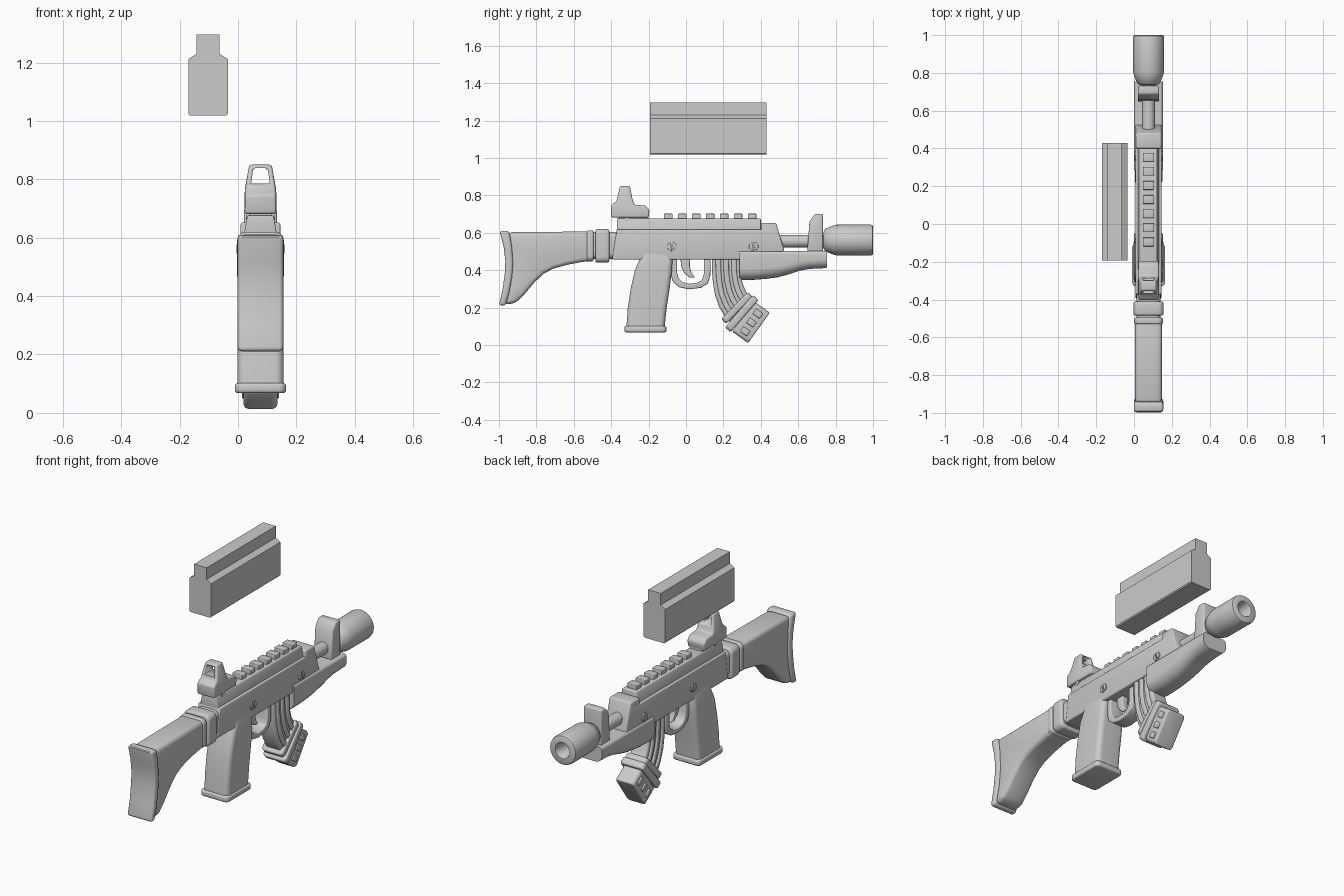
import bpy, bmesh, math

CX = 0.077  # centre plane of the rifle


def finish(name, bm, bevel=0.0, segs=3):
    bmesh.ops.recalc_face_normals(bm, faces=bm.faces)
    if bevel:
        edges = [e for e in bm.edges if e.calc_face_angle(0) > 0.6]
        bmesh.ops.bevel(bm, geom=edges, offset=bevel, segments=segs, profile=0.5,
                        affect='EDGES', clamp_overlap=True)
    me = bpy.data.meshes.new(name)
    bm.to_mesh(me)
    bm.free()
    ob = bpy.data.objects.new(name, me)
    bpy.context.collection.objects.link(ob)
    bpy.ops.object.select_all(action='DESELECT')
    ob.select_set(True)
    bpy.context.view_layer.objects.active = ob
    bpy.ops.object.shade_smooth_by_angle(angle=math.radians(35))
    return ob


def loft(name, rings, bevel=0.0, segs=3):
    """Skin a list of equal-length closed rings and cap both ends."""
    bm = bmesh.new()
    vs = [[bm.verts.new(p) for p in r] for r in rings]
    n = len(vs[0])
    for a, b in zip(vs, vs[1:]):
        for i in range(n):
            bm.faces.new((a[i], a[(i + 1) % n], b[(i + 1) % n], b[i]))
    bm.faces.new(vs[0])
    bm.faces.new(vs[-1][::-1])
    return finish(name, bm, bevel, segs)


def prism(name, pts, width, bevel=0.0, x=CX, segs=3, taper=lambda z: 1.0):
    """Side profile (y, z) extruded across x."""
    return loft(name, [[(x + s * width / 2 * taper(z), y, z) for y, z in pts]
                       for s in (-1, 1)], bevel, segs)


def box(name, y0, y1, z0, z1, width, bevel=0.0):
    return prism(name, [(y0, z0), (y1, z0), (y1, z1), (y0, z1)], width, bevel)


def ring(y, z, ang, hu, hx, r0, r1=None):
    """Rounded rectangle spanning x and a direction at ang in the yz plane."""
    r1 = r0 if r1 is None else r1
    out = []
    for k, (sx, su, r) in enumerate([(1, 1, r1), (-1, 1, r1), (-1, -1, r0), (1, -1, r0)]):
        for i in range(7):
            t = math.pi / 2 * (k + i / 6)
            a = sx * (hx - r) + r * math.cos(t)
            b = su * (hu - r) + r * math.sin(t)
            out.append((CX + a, y + b * math.cos(ang), z + b * math.sin(ang)))
    return out


def lathe(name, profile, z, n=40):
    """Revolve (y, radius) around the barrel axis."""
    return loft(name, [[(CX + r * math.cos(2 * math.pi * i / n), y,
                         z + r * math.sin(2 * math.pi * i / n)) for i in range(n)]
                       for y, r in profile])


# stock and butt pad
prism("stock", [(-0.95, 0.603), (-0.5, 0.607), (-0.5, 0.45), (-0.56, 0.444), (-0.64, 0.428),
                (-0.71, 0.408), (-0.76, 0.382), (-0.81, 0.335), (-0.865, 0.27), (-0.91, 0.225),
                (-0.97, 0.215), (-0.945, 0.32), (-0.935, 0.42), (-0.94, 0.52)], 0.142, 0.022)
prism("butt_pad", [(-0.997, 0.61), (-0.945, 0.61), (-0.93, 0.52), (-0.924, 0.44), (-0.93, 0.36),
                   (-0.945, 0.28), (-0.965, 0.21), (-1.0, 0.212), (-0.98, 0.3), (-0.968, 0.39),
                   (-0.966, 0.45), (-0.974, 0.52)], 0.156, 0.014)

# collar rings between stock and receiver
loft("stock_band", [ring(y, 0.53, math.pi / 2, 0.083, 0.076, 0.03) for y in (-0.53, -0.495)], 0.008)
loft("stock_collar", [ring(y, 0.53, math.pi / 2, 0.09, 0.08, 0.03) for y in (-0.485, -0.41)], 0.012)
loft("stock_neck", [ring(y, 0.533, math.pi / 2, 0.072, 0.064, 0.03) for y in (-0.54, -0.36)])

# receiver, rail and rail teeth
prism("receiver", [(-0.37, 0.618), (-0.395, 0.457), (0.3, 0.457), (0.4, 0.495), (0.527, 0.5),
                   (0.48, 0.618)], 0.137, 0.006)
prism("front_block", [(0.4, 0.5), (0.527, 0.5), (0.482, 0.652), (0.4, 0.652)], 0.136, 0.008)
prism("rail", [(-0.37, 0.6), (0.4, 0.6), (0.4, 0.676), (-0.37, 0.676)], 0.09, 0.005,
      taper=lambda z: 1.0 if z > 0.65 else 1.3)
for i in range(7):
    y = -0.095 + 0.0748 * i
    box(f"rail_tooth_{i}", y - 0.023, y + 0.023, 0.665, 0.702, 0.06, 0.004)

# slotted screws showing on both sides
for i, sy in enumerate((-0.075, 0.362)):
    for s in (0, 1):
        half = [(0.004 + 0.021 * math.sin(math.pi * k / 10), 0.023 * math.cos(math.pi * k / 10))
                for k in range(11)]
        a = 0.25 + s * math.pi
        prism(f"screw_{i}_{s}", [(sy + u * math.cos(a) - v * math.sin(a),
                                  0.527 + u * math.sin(a) + v * math.cos(a)) for u, v in half],
              0.152, 0.003, segs=2)

# barrel, muzzle and front sight
lathe("barrel", [(0.45, 0.034), (0.8, 0.034)], 0.555, 24)
lathe("muzzle", [(0.735, 0.045), (0.745, 0.06), (0.785, 0.077), (0.805, 0.082), (0.985, 0.083),
                 (0.996, 0.08), (1.0, 0.074), (1.0, 0.045), (0.99, 0.04), (0.9, 0.034)], 0.561)
prism("front_sight", [(0.648, 0.5), (0.732, 0.5), (0.732, 0.701), (0.69, 0.701), (0.66, 0.66)],
      0.112, 0.008)

# handguard, round underneath
loft("handguard", [ring(y, (0.503 + zb) / 2, math.pi / 2, (0.503 - zb) / 2, 0.077, r, 0.018)
                   for y, zb, r in ((0.285, 0.352, 0.055), (0.30, 0.347, 0.06), (0.37, 0.349, 0.06),
                                    (0.43, 0.354, 0.06), (0.49, 0.362, 0.06), (0.55, 0.378, 0.055),
                                    (0.61, 0.398, 0.05), (0.66, 0.407, 0.05), (0.745, 0.411, 0.05),
                                    (0.755, 0.416, 0.04))])

# rear grip and its base plate
loft("grip", [ring(y, z, a, h, hx, 0.028) for y, z, a, h, hx in (
    (-0.152, 0.495, -0.15, 0.078, 0.066), (-0.158, 0.46, -0.1, 0.086, 0.074),
    (-0.174, 0.4, 0, 0.099, 0.079), (-0.192, 0.3, 0, 0.104, 0.079),
    (-0.207, 0.2, 0, 0.104, 0.079), (-0.217, 0.09, 0, 0.102, 0.079))])
loft("grip_base", [ring(-0.217, z, 0, 0.113, 0.088, 0.025) for z in (0.068, 0.102)], 0.01)

# trigger guard and trigger
outer = [(-0.082, 0.47), (-0.083, 0.38), (-0.068, 0.335), (-0.035, 0.308), (0.02, 0.298),
         (0.08, 0.306), (0.118, 0.33), (0.13, 0.37), (0.132, 0.47)]
inner = [(0.096, 0.47), (0.096, 0.38), (0.085, 0.346), (0.06, 0.333), (0.015, 0.327),
         (-0.02, 0.337), (-0.04, 0.358), (-0.048, 0.39), (-0.048, 0.47)]
prism("trigger_guard", outer + inner, 0.085, 0.006)
prism("trigger", [(-0.03, 0.47), (-0.026, 0.42), (-0.01, 0.385), (0.02, 0.36), (0.048, 0.36),
                  (0.028, 0.39), (0.02, 0.42), (0.022, 0.47)], 0.04, 0.006)

# curved front magazine with ribs
path = [(0.214, 0.47, 0, 0.076), (0.215, 0.40, 0.04, 0.076), (0.22, 0.345, 0.15, 0.077),
        (0.231, 0.292, 0.32, 0.08), (0.25, 0.243, 0.52, 0.083), (0.276, 0.202, 0.7, 0.085),
        (0.31, 0.165, 0.82, 0.086)]
loft("magazine", [ring(y, z, a, h, 0.05, 0.015) for y, z, a, h in path])
for i, o in enumerate((-0.55, 0.0, 0.55)):
    loft(f"magazine_rib_{i}", [ring(y + o * h * math.cos(a), z + o * h * math.sin(a), a,
                                    0.014, 0.06, 0.008) for y, z, a, h in path])

# magazine bands and tip
def band(name, y, z, a, hu, hx, half, bevel, r=0.02):
    d = (math.sin(a), -math.cos(a))
    return loft(name, [ring(y + s * half * d[0], z + s * half * d[1], a, hu, hx, r)
                       for s in (-1, 1)], bevel)

band("magazine_band_upper", 0.272, 0.198, 0.8, 0.101, 0.066, 0.018, 0.008)
band("magazine_band_lower", 0.298, 0.168, 0.86, 0.114, 0.073, 0.02, 0.009)
band("magazine_tip", 0.348, 0.122, 0.95, 0.1, 0.058, 0.052, 0.008)
for i in (-1, 0, 1):
    band(f"tip_stud_{i}", 0.35 + i * 0.034, 0.12 + i * 0.047, 0.95, 0.017, 0.064, 0.022, 0.004, 0.008)

# rear sight with a tapered window
sight = prism("rear_sight", [(-0.4, 0.682), (-0.2, 0.682), (-0.195, 0.72), (-0.215, 0.745),
                             (-0.275, 0.75), (-0.285, 0.775), (-0.3, 0.85), (-0.352, 0.85),
                             (-0.372, 0.77), (-0.402, 0.745)], 0.108, 0.008,
              taper=lambda z: 1.0 if z < 0.755 else 1.0 - (z - 0.755) * 3)
window = loft("sight_window_cutter", [[(CX + x, y, z) for x, z in (
    (-0.032, 0.786), (0.032, 0.786), (0.026, 0.83), (0.018, 0.838), (-0.018, 0.838), (-0.026, 0.83))]
    for y in (-0.5, -0.1)])
cut = sight.modifiers.new("window", 'BOOLEAN')
cut.operation, cut.solver, cut.object = 'DIFFERENCE', 'EXACT', window
bpy.context.view_layer.objects.active = sight
bpy.ops.object.modifier_apply(modifier=cut.name)
bpy.data.objects.remove(window)
box("sight_foot", -0.36, -0.2, 0.66, 0.69, 0.08)
prism("sight_screw", [(-0.315 + 0.013 * math.cos(k * math.pi / 6),
                       0.675 + 0.013 * math.sin(k * math.pi / 6)) for k in range(12)], 0.1)

# separate ammunition box floating above
body = [(-0.164, 1.018), (-0.17, 1.024), (-0.17, 1.212), (-0.142, 1.23), (-0.142, 1.296),
        (-0.063, 1.296), (-0.063, 1.23), (-0.035, 1.212), (-0.035, 1.024), (-0.041, 1.018)]
loft("spare_box", [[(x, y, z) for x, z in body] for y in (-0.192, 0.43)])
